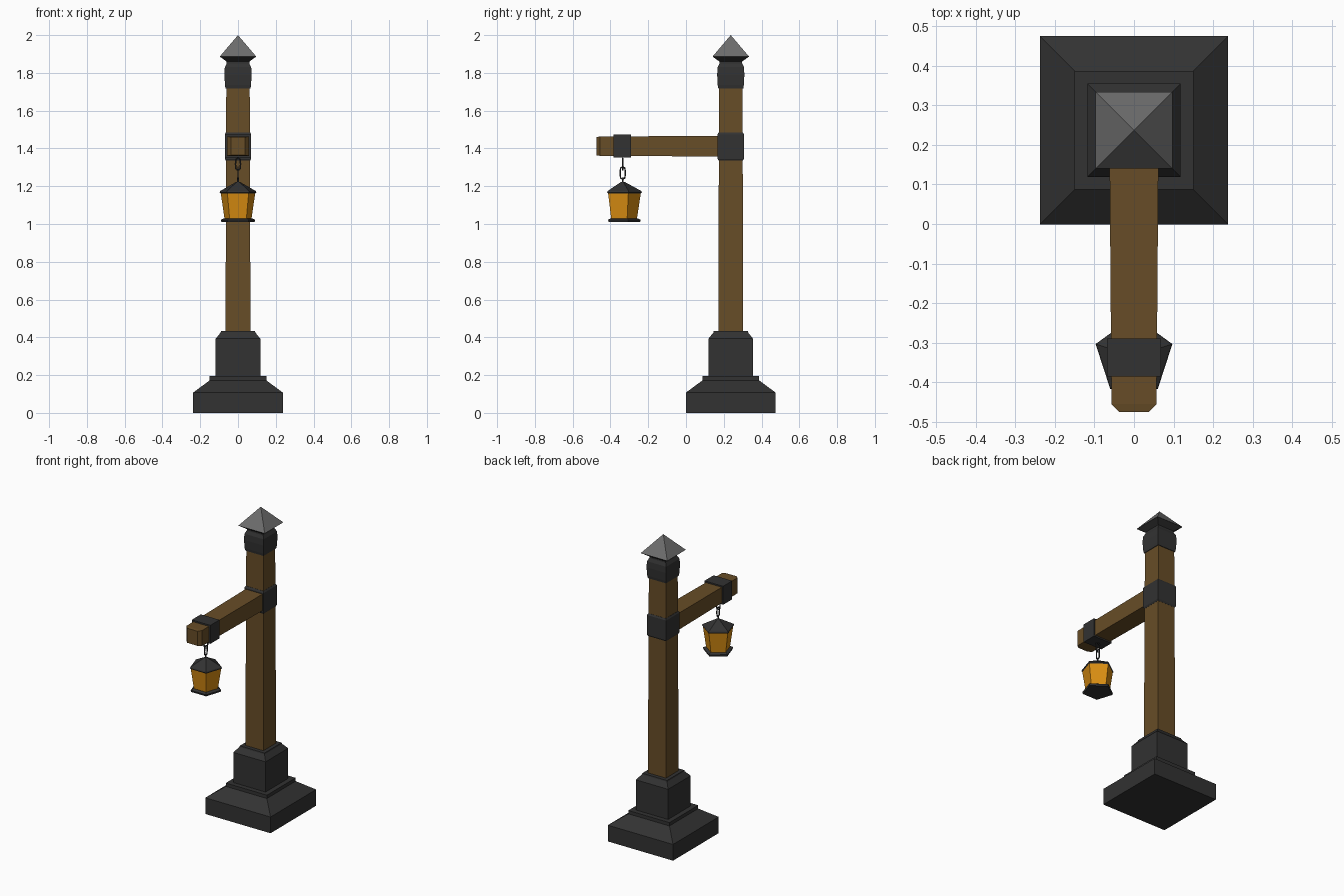
import bpy, bmesh, math
from mathutils import Matrix

if "Cube" in bpy.data.objects:
    bpy.data.objects.remove(bpy.data.objects["Cube"])


def material(name, r, g, b):
    m = bpy.data.materials.new(name)
    m.diffuse_color = (r, g, b, 1)
    m.use_nodes = True
    m.node_tree.nodes["Principled BSDF"].inputs["Base Color"].default_value = m.diffuse_color
    return m


IRON = material("dark iron", 0.032, 0.032, 0.032)
WOOD = material("brown wood", 0.137, 0.074, 0.020)
GREY = material("grey metal", 0.150, 0.150, 0.150)
AMBER = material("amber glass", 0.700, 0.270, 0.006)


def loft(name, rings, mat, sides=4, turn=45, matrix=Matrix(), pane=None):
    """Stack of polygon rings (radius x, radius y, height), capped at both ends."""
    bm = bmesh.new()
    loops = []
    for rx, ry, h in rings:
        loops.append([bm.verts.new((rx * math.cos(a), ry * math.sin(a), h))
                      for a in (math.radians(turn) + 2 * math.pi * i / sides for i in range(sides))])
    walls = []
    for low, high in zip(loops, loops[1:]):
        for i in range(sides):
            j = (i + 1) % sides
            walls.append(bm.faces.new((low[i], low[j], high[j], high[i])))
    bm.faces.new(loops[0][::-1])
    if rings[-1][0] > 0:
        bm.faces.new(loops[-1])
    if pane:  # recessed panes inside a frame
        bmesh.ops.inset_individual(bm, faces=walls, thickness=0.011, depth=-0.005)
        for f in walls:
            f.material_index = 1
    bmesh.ops.remove_doubles(bm, verts=bm.verts, dist=1e-5)
    bmesh.ops.recalc_face_normals(bm, faces=bm.faces)
    mesh = bpy.data.meshes.new(name)
    bm.to_mesh(mesh)
    bm.free()
    mesh.materials.append(mat)
    if pane:
        mesh.materials.append(pane)
    ob = bpy.data.objects.new(name, mesh)
    ob.matrix_world = matrix
    bpy.context.collection.objects.link(ob)
    return ob


def square(name, profile, mat, matrix):
    """Square stack from (half width, height) or (half x, half y, height)."""
    s = math.sqrt(2)
    return loft(name, [(p[0] * s, p[-2] * s, p[-1]) for p in profile], mat, matrix=matrix)


POST = Matrix.Translation((0, 0.237, 0))
ARM = Matrix.Translation((0, 0, 1.412)) @ Matrix.Rotation(math.pi / 2, 4, 'X')
LAMP = Matrix.Translation((0, -0.335, 0))

# Stepped footing
square("footing", [(0.238, 0), (0.238, 0.107), (0.15, 0.172), (0.15, 0.194), (0.118, 0.194),
                   (0.118, 0.393), (0.092, 0.425), (0.09, 0.433)], IRON, POST)

# Wooden post with iron collar and cap
square("post", [(0.066, 0.42), (0.062, 1.74)], WOOD, POST)
square("post_collar", [(0.064, 1.335), (0.07, 1.345), (0.07, 1.475), (0.064, 1.485)], IRON, POST)
square("post_cap", [(0.066, 1.718), (0.069, 1.735), (0.072, 1.79), (0.07, 1.83), (0.06, 1.85),
                    (0.06, 1.86), (0.096, 1.886)], IRON, POST)
square("cap_roof", [(0.097, 1.886), (0, 2.0)], GREY, POST)

# Arm reaching forward, with its band
square("arm", [(0.062, 0.055, -0.2), (0.057, 0.051, 0.455), (0.038, 0.048, 0.475)], WOOD, ARM)
square("arm_band", [(0.068, 0.061, 0.29), (0.068, 0.061, 0.385)], IRON, ARM)

# Chain links, alternately turned
for name, z, turn in (("upper_link", 1.317, 0), ("lower_link", 1.270, 90)):
    bpy.ops.mesh.primitive_torus_add(major_segments=12, minor_segments=6,
                                     major_radius=0.0135, minor_radius=0.004)
    link = bpy.context.object
    link.name = name
    link.data.transform(Matrix.Rotation(math.pi / 2, 4, 'X'))
    for v in link.data.vertices:
        if abs(v.co.z) > 1e-4:
            v.co.z += math.copysign(0.0175, v.co.z)
    link.data.transform(Matrix.Rotation(math.radians(turn), 4, 'Z'))
    link.location = (0, -0.335, z)
    link.data.materials.append(IRON)
    for p in link.data.polygons:
        p.use_smooth = True


# Five-sided lantern, a flat side to the front
def lamp_part(name, profile, mat, pane=None):
    return loft(name, [(r, r, z) for r, z in profile], mat, 5, 90, LAMP, pane)


lamp_part("lantern_stem", [(0.005, 1.21), (0.005, 1.245)], IRON)
lamp_part("lantern_roof", [(0.092, 1.158), (0.102, 1.168), (0.098, 1.175), (0.012, 1.222), (0, 1.225)], IRON)
lamp_part("lantern_body", [(0.075, 1.026), (0.096, 1.165)], IRON, AMBER)
lamp_part("lantern_base", [(0.092, 1.01), (0.096, 1.022), (0.08, 1.03)], IRON)
